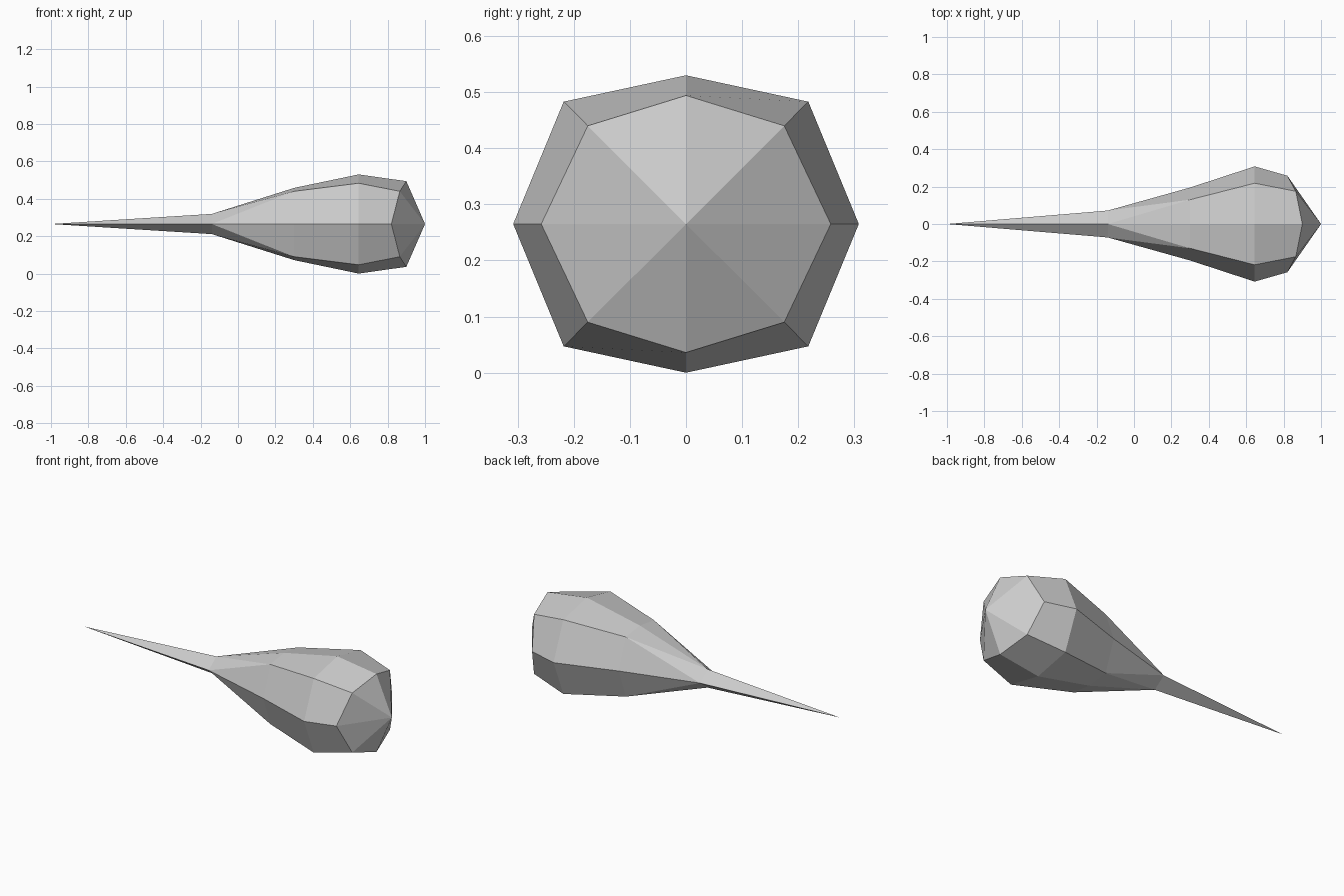
import bpy, bmesh

if "Cube" in bpy.data.objects:
    bpy.data.objects.remove(bpy.data.objects["Cube"])

CZ = 0.265  # height of the long axis

mat = bpy.data.materials.new("plain grey")
mat.diffuse_color = (0.6, 0.6, 0.6, 1)
mat.use_nodes = True
mat.node_tree.nodes["Principled BSDF"].inputs["Base Color"].default_value = mat.diffuse_color

bm = bmesh.new()


def ring(side, diag, top):
    """Eight points around the axis: side=(x, y), diag=(x, y, z), top=(x, z)."""
    (sx, sy), (dx, dy, dz), (tx, tz) = side, diag, top
    pts = [(sx, sy, 0), (dx, dy, dz), (tx, 0, tz), (dx, -dy, dz),
           (sx, -sy, 0), (dx, -dy, -dz), (tx, 0, -tz), (dx, dy, -dz)]
    return [bm.verts.new((x, y, z + CZ)) for x, y, z in pts]


# Swelling body: three octagonal rings
body = [ring((0.30, 0.195), (0.30, 0.13, 0.175), (0.30, 0.193)),
        ring((0.645, 0.308), (0.645, 0.218, 0.218), (0.645, 0.265)),
        ring((0.82, 0.258), (0.865, 0.175, 0.175), (0.90, 0.229))]
for a, b in zip(body, body[1:]):
    for i in range(8):
        j = (i + 1) % 8
        bm.faces.new((a[i], a[j], b[j], b[i]))

# Blunt nose
nose = bm.verts.new((1.0, 0, CZ))
for i in range(8):
    bm.faces.new((body[2][i], body[2][(i + 1) % 8], nose))

# Diamond neck blending into the octagon, and the thin tail spike
neck = [bm.verts.new((-0.14, y, z + CZ))
        for y, z in ((0.072, 0), (0, 0.054), (-0.072, 0), (0, -0.054))]
tail = bm.verts.new((-1.0, 0, CZ))
first = body[0]
for k in range(4):
    n, m = neck[k], neck[(k + 1) % 4]
    c, d, e = first[2 * k], first[2 * k + 1], first[(2 * k + 2) % 8]
    bm.faces.new((n, d, c))
    bm.faces.new((n, m, d))
    bm.faces.new((m, e, d))
    bm.faces.new((tail, m, n))

bmesh.ops.recalc_face_normals(bm, faces=bm.faces[:])
mesh = bpy.data.meshes.new("tapered_body")
bm.to_mesh(mesh)
bm.free()
mesh.materials.append(mat)
obj = bpy.data.objects.new("tapered_body", mesh)
bpy.context.collection.objects.link(obj)
